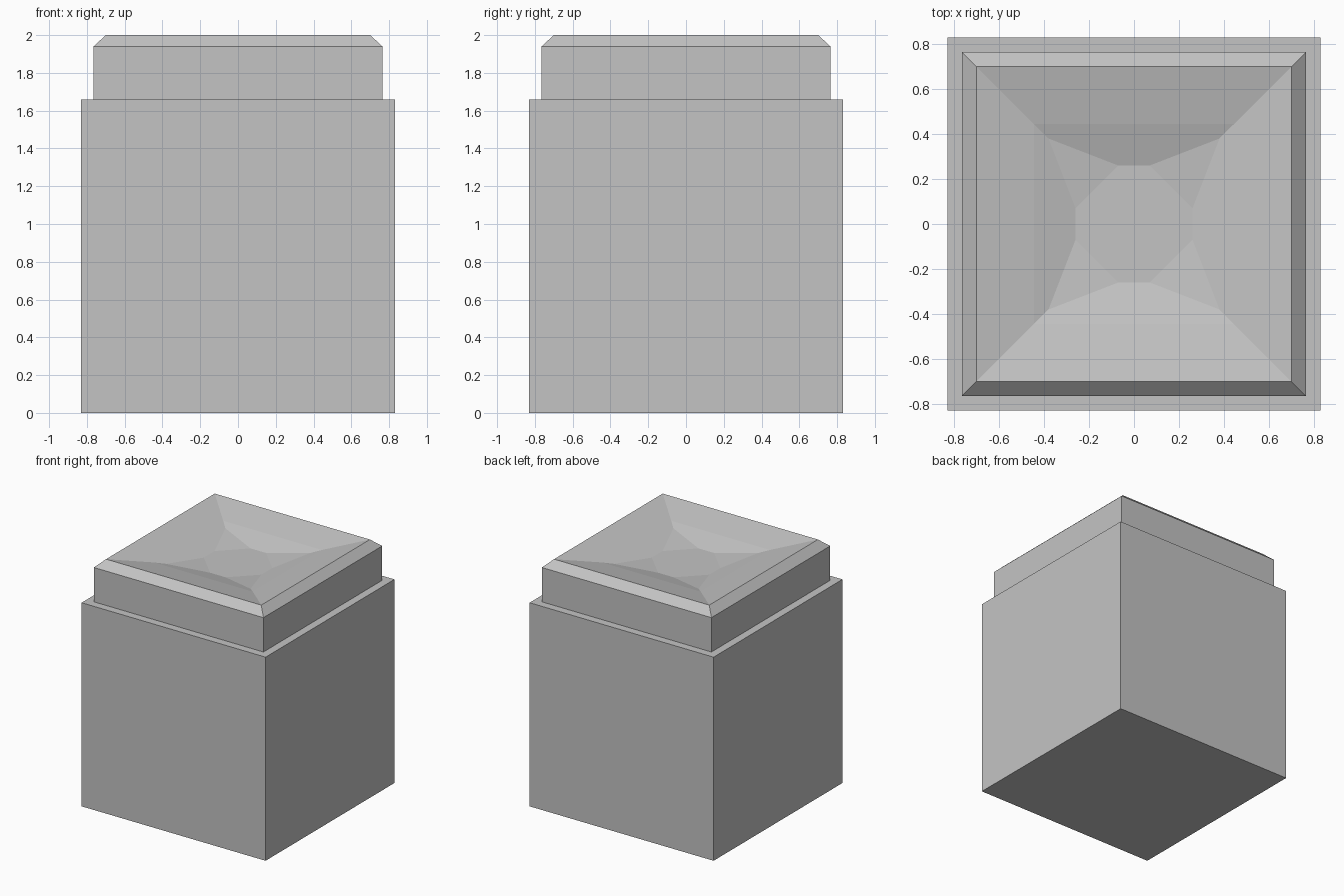
import bpy
import bmesh
from mathutils import Matrix, Vector

cube = bpy.data.objects.get("Cube")
if cube:
    bpy.data.objects.remove(cube, do_unlink=True)

grey = bpy.data.materials.new("light_grey")
grey.use_nodes = True
colour = (0.55, 0.55, 0.55, 1)
grey.diffuse_color = colour
grey.node_tree.nodes["Principled BSDF"].inputs["Base Color"].default_value = colour


def make_object(name, bm):
    bmesh.ops.remove_doubles(bm, verts=bm.verts, dist=0.0005)
    bmesh.ops.recalc_face_normals(bm, faces=bm.faces)
    mesh = bpy.data.meshes.new(name)
    bm.to_mesh(mesh)
    bm.free()
    mesh.materials.append(grey)
    obj = bpy.data.objects.new(name, mesh)
    bpy.context.collection.objects.link(obj)
    return obj


# Cubic body
SIZE = 1.66
body = bmesh.new()
bmesh.ops.create_cube(body, size=SIZE,
                      matrix=Matrix.Translation((0, 0, SIZE / 2)))
make_object("body", body)

# Square cap: one side built from a profile, then turned four times
SINK = 1.65
profile = [(0.765, SINK), (0.765, 1.94), (0.70, 2.0), (0.445, 1.944)]
FLOOR = 1.89
FLAT, NOTCH, CORNER = 0.26, 0.07, 0.38
corner_z = FLOOR + (1.944 - FLOOR) * (CORNER - FLAT) / (0.445 - FLAT)

cap = bmesh.new()
floor = []


def add_face(points, turn):
    cap.faces.new([cap.verts.new(turn @ Vector(p)) for p in points])


for quarter in range(4):
    turn = Matrix.Rotation(quarter * 1.5707963, 3, 'Z')
    # Wall, chamfer and shallow outer slope
    for (r0, z0), (r1, z1) in zip(profile, profile[1:]):
        add_face([(-r0, r0, z0), (r0, r0, z0), (r1, r1, z1), (-r1, r1, z1)], turn)
    # Steeper inner slope of the dish
    r, z = profile[-1]
    add_face([(r, r, z), (-r, r, z), (-CORNER, CORNER, corner_z),
              (CORNER, CORNER, corner_z)], turn)
    add_face([(CORNER, CORNER, corner_z), (-CORNER, CORNER, corner_z),
              (-NOTCH, FLAT, FLOOR), (NOTCH, FLAT, FLOOR)], turn)
    # Corner facet of the dish
    add_face([(CORNER, CORNER, corner_z), (NOTCH, FLAT, FLOOR),
              (FLAT, NOTCH, FLOOR)], turn)
    floor += [turn @ Vector((NOTCH, FLAT, FLOOR)),
              turn @ Vector((-NOTCH, FLAT, FLOOR))]

# Flat dish floor and hidden underside
add_face(floor, Matrix.Identity(3))
w = profile[0][0]
add_face([(-w, -w, SINK), (w, -w, SINK), (w, w, SINK), (-w, w, SINK)],
         Matrix.Identity(3))
make_object("dished_cap", cap)
